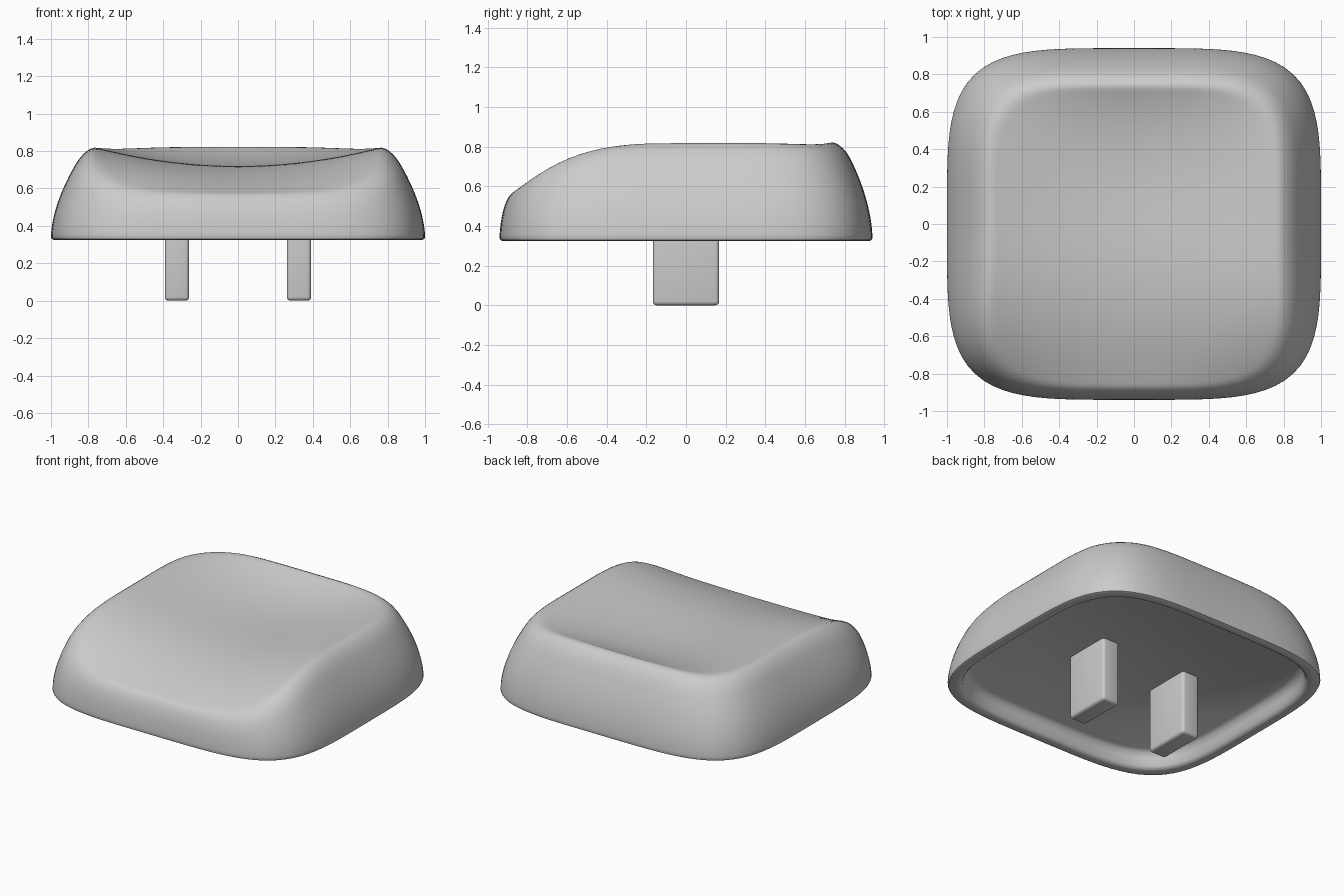
import bpy, bmesh, math

cube = bpy.data.objects.get("Cube")
if cube:
    bpy.data.objects.remove(cube, do_unlink=True)

SEGMENTS = 128
RINGS = 48
HALF_DEPTH = 0.94
CORNER = 4.3      # squareness of the outline
BASE = 0.34

grey = bpy.data.materials.new("plain_grey")
grey.use_nodes = True
colour = (0.6, 0.6, 0.6, 1)
grey.diffuse_color = colour
grey.node_tree.nodes["Principled BSDF"].inputs["Base Color"].default_value = colour


def outline(r, i):
    """Point on a rounded-square ring of size r."""
    a = math.tau * i / SEGMENTS
    c, s = math.cos(a), math.sin(a)
    rho = r * (abs(c) ** CORNER + abs(s) ** CORNER) ** (-1 / CORNER)
    return rho * c, rho * s * HALF_DEPTH


def smooth_min(a, b, k):
    h = max(k - abs(a - b), 0) / k
    return min(a, b) - h * h * k / 4


def top_height(r, x, y):
    """Curved side wall blended into the scooped top."""
    wall = BASE + (1.26 + 0.17 * y * y) * (1 - r) ** 0.58
    rim = 0.825 - 0.36 * max(0, -y) ** 2.9
    if y < 0:
        depth = 1 - min(1, -y / 0.9) ** 4
    else:
        depth = 1 - min(1, y / 0.74) ** 3
    across = 1 - min(1, abs(x) / 0.78) ** 2
    return smooth_min(wall, rim - 0.105 * depth * across, 0.1)


def finish(name, bm):
    bmesh.ops.recalc_face_normals(bm, faces=bm.faces[:])
    mesh = bpy.data.meshes.new(name)
    bm.to_mesh(mesh)
    bm.free()
    mesh.materials.append(grey)
    obj = bpy.data.objects.new(name, mesh)
    bpy.context.collection.objects.link(obj)
    bpy.ops.object.select_all(action='DESELECT')
    obj.select_set(True)
    bpy.context.view_layer.objects.active = obj
    bpy.ops.object.shade_smooth_by_angle(angle=math.radians(40))
    return obj


# Cap shell: hollow underside, rounded lip, then wall and scooped top
bm = bmesh.new()
underside = [(0.87, 0.44), (0.895, 0.425), (0.91, 0.39), (0.92, 0.345),
             (0.935, 0.328), (0.95, 0.325), (0.985, 0.325), (0.996, 0.33)]
rings = []
for r, z in underside:
    rings.append([bm.verts.new((*outline(r, i), z)) for i in range(SEGMENTS)])
for j in range(RINGS):
    r = 1 - (j / RINGS) ** 2
    ring = []
    for i in range(SEGMENTS):
        x, y = outline(r, i)
        ring.append(bm.verts.new((x, y, top_height(r, x, y))))
    rings.append(ring)
for lower, upper in zip(rings, rings[1:]):
    for i in range(SEGMENTS):
        k = (i + 1) % SEGMENTS
        bm.faces.new((lower[i], lower[k], upper[k], upper[i]))
bm.faces.new(rings[0])
centre = bm.verts.new((0, 0, top_height(0, 0, 0)))
for i in range(SEGMENTS):
    bm.faces.new((rings[-1][i], rings[-1][(i + 1) % SEGMENTS], centre))
finish("cap_shell", bm)

# Two mounting prongs under the cap
for side, name in ((1, "left_prong"), (-1, "right_prong")):
    bm = bmesh.new()
    bmesh.ops.create_cube(bm, size=1)
    for v in bm.verts:
        v.co.x = v.co.x * 0.13 + side * 0.326
        v.co.y *= 0.335
        v.co.z = (v.co.z + 0.5) * 0.47
    bmesh.ops.bevel(bm, geom=bm.edges[:], offset=0.02, segments=4,
                    profile=0.5, affect='EDGES')
    finish(name, bm)
